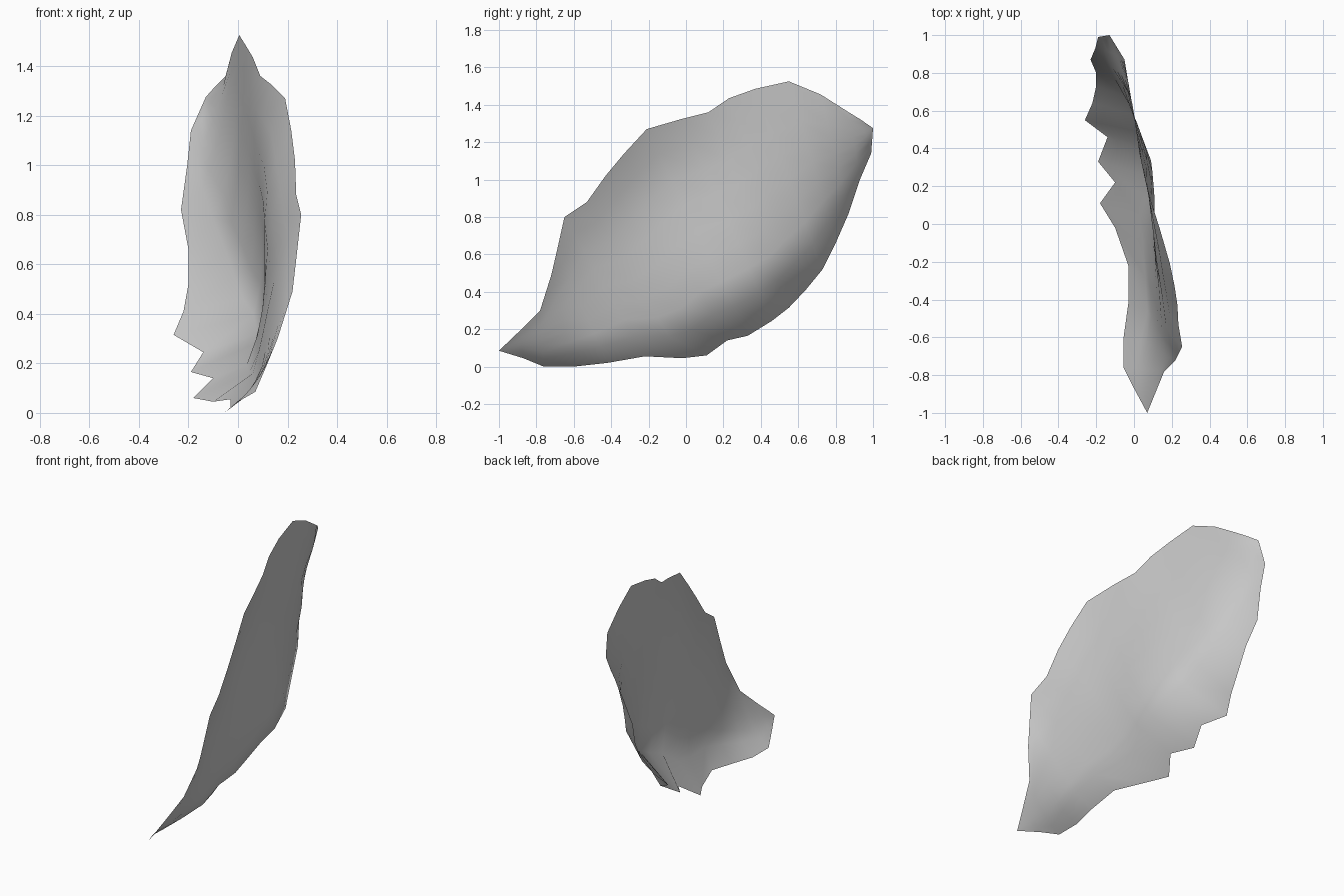
import bpy
import bmesh
from mathutils import Vector

default_cube = bpy.data.objects.get("Cube")
if default_cube:
    bpy.data.objects.remove(default_cube, do_unlink=True)

# Rim of the shell: front tip, rear corner, and the two edges running between them
front_tip = (.07, -1, .085)
rear_corner = (-.13, 1, 1.275)
upper_edge = [
    (.115, -.89, .19), (.16, -.78, .30), (.22, -.72, .49), (.235, -.69, .62),
    (.255, -.65, .80), (.235, -.53, .88), (.23, -.43, 1.02), (.215, -.33, 1.14),
    (.19, -.21, 1.27), (.135, -.02, 1.325), (.09, .12, 1.36), (.06, .23, 1.435),
    (.03, .37, 1.485), (.005, .55, 1.525), (-.025, .72, 1.455), (-.05, .87, 1.36),
    (-.09, .935, 1.32),
]
lower_edge = [
    (0, -.87, .045), (-.055, -.76, 0), (-.055, -.6, 0), (-.03, -.42, .02),
    (-.03, -.22, .055), (-.10, -.02, .045), (-.18, .11, .06), (-.10, .22, .14),
    (-.19, .33, .165), (-.14, .46, .245), (-.26, .55, .315), (-.22, .64, .41),
    (-.20, .73, .52), (-.20, .80, .66), (-.23, .87, .82), (-.205, .93, 1),
    (-.19, .99, 1.14),
]

# Sideways position of each rib below the flared rim, at its middle,
# and at the turn under the belly
shoulder_x = [.09, .125, .165, .172, .17, .152, .135, .118, .105,
              .083, .067, .045, .02, -.005, -.037, -.072, -.105]
middle_x = [.065, .09, .12, .128, .122, .115, .11, .107, .105,
            .093, .07, .042, .003, -.02, -.07, -.1, -.12]
turn_x = [.02, 0, .035, .07, .06, .045, .035, .068, .08,
          .063, .02, -.015, -.05, -.1, -.145, -.165, -.17]
SHOULDER, MIDDLE, TURN = .25, .5, .86
KNOTS = (0, SHOULDER, MIDDLE, TURN)
RIB_STEPS = (0, .12, SHOULDER, .37, MIDDLE, .62, .74, TURN, 1)


def bowed_x(t, values):
    """Smooth cubic through the rib's values at the knots."""
    total = 0
    for knot, value in zip(KNOTS, values):
        for other in KNOTS:
            if other != knot:
                value *= (t - other) / (knot - other)
        total += value
    return total


def rib_points(top, bottom, *bow):
    """Bowed rib from the upper edge, with a straight flap down to the lower edge."""
    top, bottom = Vector(top), Vector(bottom)
    points = []
    for t in RIB_STEPS:
        point = top.lerp(bottom, t)
        if t <= TURN:
            point.x = bowed_x(t, (top.x, *bow))
        points.append(point)
    return points


def make_material(name, value):
    material = bpy.data.materials.new(name)
    material.use_nodes = True
    colour = (value, value, value, 1)
    material.diffuse_color = colour
    shader = material.node_tree.nodes["Principled BSDF"]
    shader.inputs["Base Color"].default_value = colour
    return material


# Curved shell: ribs bridged side by side, closed by a fan at each end
bm = bmesh.new()
ribs = [[bm.verts.new(point) for point in rib_points(*rib)]
        for rib in zip(upper_edge, lower_edge, shoulder_x, middle_x, turn_x)]
tip = bm.verts.new(front_tip)
corner = bm.verts.new(rear_corner)

for near, far in zip(ribs, ribs[1:]):
    for i in range(len(RIB_STEPS) - 1):
        bm.faces.new((near[i], near[i + 1], far[i + 1], far[i]))
for a, b in zip(ribs[0], ribs[0][1:]):
    bm.faces.new((tip, b, a))
for a, b in zip(ribs[-1], ribs[-1][1:]):
    bm.faces.new((corner, a, b))

# Point the convex side outward to the model's left
bmesh.ops.recalc_face_normals(bm, faces=bm.faces[:])
if sum(face.normal.x * face.calc_area() for face in bm.faces) < 0:
    bmesh.ops.reverse_faces(bm, faces=bm.faces[:])

mesh = bpy.data.meshes.new("curved_shell")
bm.to_mesh(mesh)
bm.free()
mesh.materials.append(make_material("plain grey", .58))
shell = bpy.data.objects.new("curved_shell", mesh)
bpy.context.collection.objects.link(shell)

# Soft shading over the whole surface
bpy.ops.object.select_all(action="DESELECT")
shell.select_set(True)
bpy.context.view_layer.objects.active = shell
bpy.ops.object.shade_smooth_by_angle(angle=1.3)
